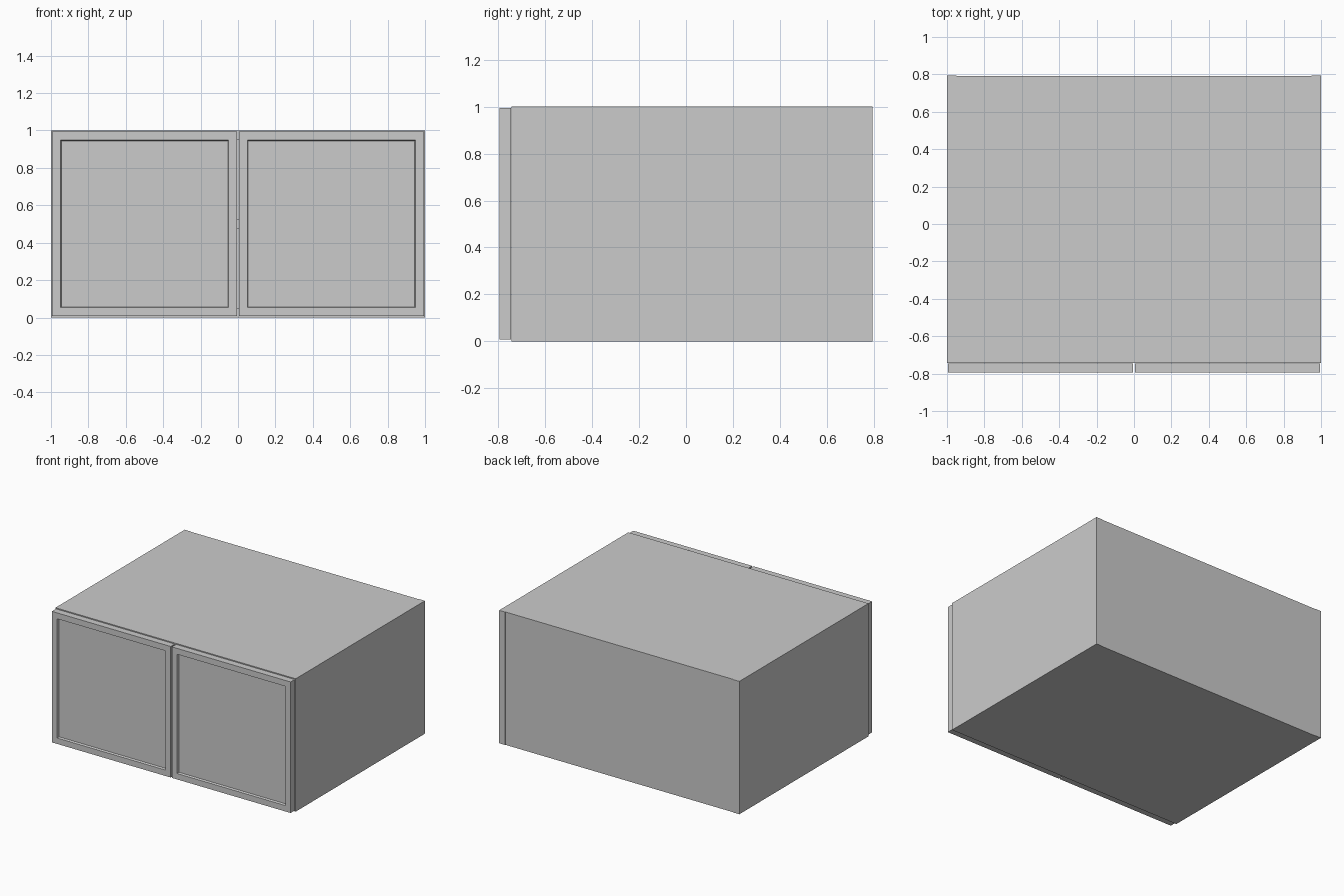
import bpy, bmesh

if "Cube" in bpy.data.objects:
    bpy.data.objects.remove(bpy.data.objects["Cube"])


def box(name, x, y, z):
    """Box from (min, max) ranges on each axis."""
    bm = bmesh.new()
    bmesh.ops.create_cube(bm, size=1)
    for v in bm.verts:
        for i, (lo, hi) in enumerate((x, y, z)):
            v.co[i] = hi if v.co[i] > 0 else lo
    mesh = bpy.data.meshes.new(name)
    bm.to_mesh(mesh)
    bm.free()
    obj = bpy.data.objects.new(name, mesh)
    bpy.context.collection.objects.link(obj)
    return obj


def door(name, x, y, z, frame=0.063, slope=0.007, depth=0.015):
    """Door slab with a recessed centre panel on its front face."""
    obj = box(name, x, y, z)
    bm = bmesh.new()
    bm.from_mesh(obj.data)
    bm.normal_update()
    front = min(bm.faces, key=lambda f: f.calc_center_median().y)
    bmesh.ops.inset_region(bm, faces=[front], thickness=frame)
    bmesh.ops.inset_region(bm, faces=[front], thickness=slope)
    for v in front.verts:
        v.co.y += depth
    bm.to_mesh(obj.data)
    bm.free()
    return obj


FRONT, BACK, T = -0.742, 0.794, 0.05
INNER = 1 - T
BOARD_BACK = BACK - 0.003

# Side panels
box("left_side", (-1, -INNER), (FRONT, BACK), (0, 1))
box("right_side", (INNER, 1), (FRONT, BACK), (0, 1))

# Bottom, shelf and top boards fitted between the sides
box("bottom_board", (-INNER, INNER), (FRONT, BOARD_BACK), (0, T))
box("shelf", (-INNER, INNER), (FRONT, BOARD_BACK - 0.02), (0.475, 0.525))
box("top_board", (-INNER, INNER), (FRONT, BOARD_BACK), (1 - T, 1))

# Back panel
box("back_panel", (-INNER, INNER), (BOARD_BACK - 0.02, BOARD_BACK), (T, 1 - T))

# Pair of doors
door("left_door", (-0.994, -0.005), (-0.794, -0.745), (0.008, 0.994))
door("right_door", (0.005, 0.994), (-0.794, -0.745), (0.008, 0.994))
